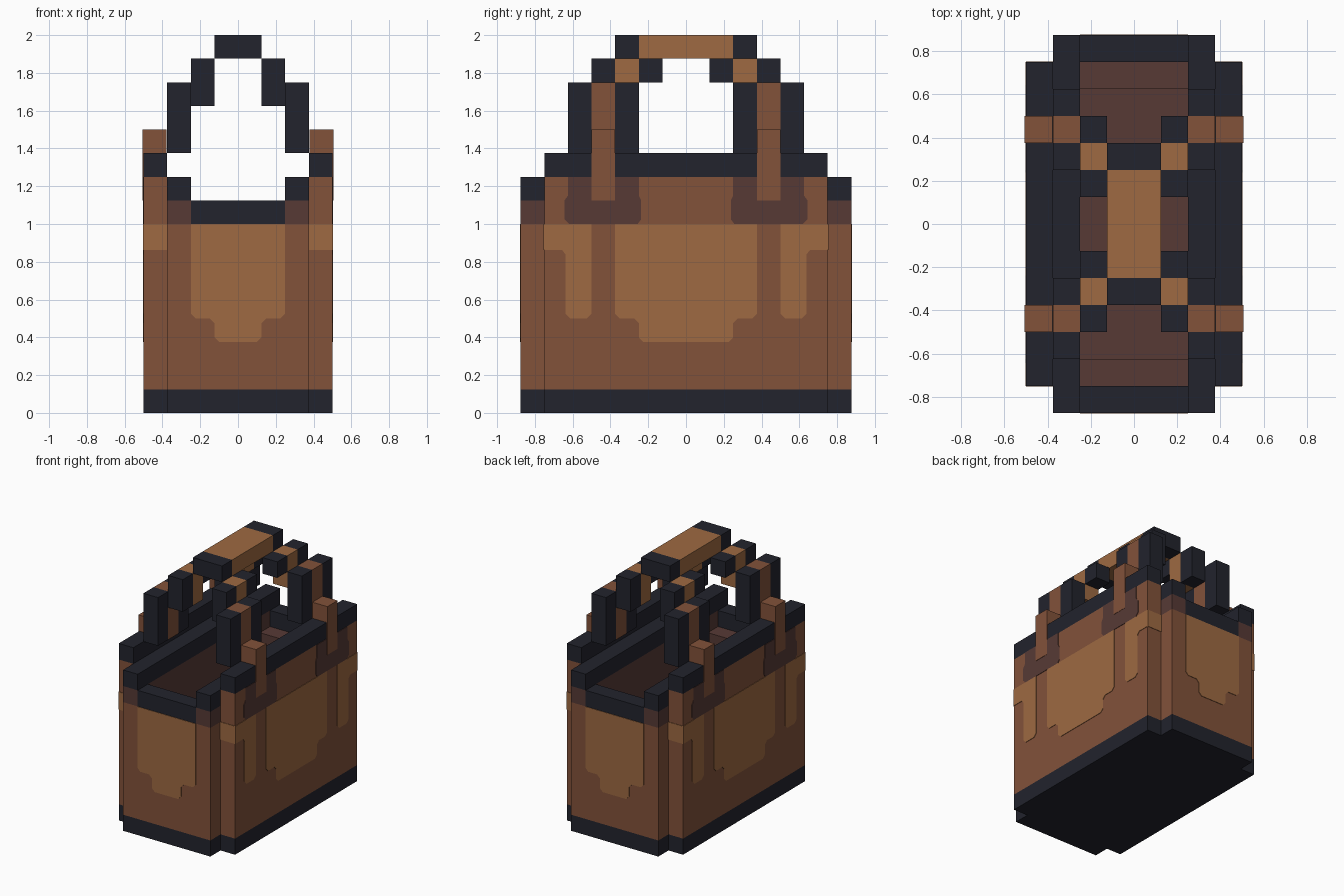
import bpy
import bmesh

U = 0.125  # one block

cube = bpy.data.objects.get("Cube")
if cube:
    bpy.data.objects.remove(cube, do_unlink=True)


def material(name, rgb):
    m = bpy.data.materials.new(name)
    m.use_nodes = True
    m.diffuse_color = (*rgb, 1)
    bsdf = next(n for n in m.node_tree.nodes if n.type == 'BSDF_PRINCIPLED')
    bsdf.inputs["Base Color"].default_value = (*rgb, 1)
    bsdf.inputs["Roughness"].default_value = 0.9
    return m


NAVY = material("dark navy trim", (0.016, 0.017, 0.026))
BROWN = material("brown leather", (0.223, 0.084, 0.042))
TAN = material("tan leather", (0.342, 0.144, 0.054))
SHADE = material("dark brown leather", (0.095, 0.042, 0.036))


def finish(name, bm, mat):
    bmesh.ops.recalc_face_normals(bm, faces=bm.faces)
    mesh = bpy.data.meshes.new(name)
    bm.to_mesh(mesh)
    bm.free()
    mesh.materials.append(mat)
    bpy.context.collection.objects.link(bpy.data.objects.new(name, mesh))


def signs(mirror, axis):
    return (1, -1) if axis in mirror else (1,)


def box(name, mat, x, y, z, mirror=""):
    """Block between the given block coordinates, repeated across mirror axes."""
    bm = bmesh.new()
    for sx in signs(mirror, "x"):
        for sy in signs(mirror, "y"):
            verts = bmesh.ops.create_cube(bm, size=1)["verts"]
            for v in verts:
                v.co.x = sx * U * (x[1] if v.co.x > 0 else x[0])
                v.co.y = sy * U * (y[1] if v.co.y > 0 else y[0])
                v.co.z = U * (z[1] if v.co.z > 0 else z[0])
    finish(name, bm, mat)


def patch(name, mat, outline, axis, depth, symmetric=False, thick=0.03):
    """Thin plate on both opposite walls; outline is (across, height)."""
    bm = bmesh.new()
    if symmetric:
        loops = [outline + [(-a, h) for a, h in reversed(outline)]]
    else:
        loops = [outline, [(-a, h) for a, h in outline]]
    for side in (1, -1):
        for loop in loops:
            d = side * depth
            place = lambda a, h: (d * U, a * U, h * U) if axis == "x" else (a * U, d * U, h * U)
            face = bm.faces.new([bm.verts.new(place(a, h)) for a, h in loop])
            ext = bmesh.ops.extrude_face_region(bm, geom=[face])["geom"]
            for v in ext:
                if isinstance(v, bmesh.types.BMVert):
                    if axis == "x":
                        v.co.x += side * thick * U
                    else:
                        v.co.y += side * thick * U
    finish(name, bm, mat)


# Base
box("base_middle", NAVY, (-3, 3), (-7, 7), (0, 1))
box("base_side", NAVY, (3, 4), (-6, 6), (0, 1), "x")

# Walls, lining and floor
box("side_wall", BROWN, (3, 4), (-6, 6), (1, 10), "x")
box("end_wall", BROWN, (-2, 2), (6, 7), (1, 8), "y")
box("corner_post", BROWN, (2, 3), (6, 7), (1, 8), "xy")
box("corner_band", SHADE, (2, 3), (6, 7), (8, 9), "xy")
box("side_lining", SHADE, (2, 3), (-6, 6), (1, 9), "x")
box("end_lining", SHADE, (-2, 2), (5, 6), (1, 8), "y")
box("inside_floor", SHADE, (-2, 2), (-5, 5), (0.9, 1.05))

# Rims
box("end_rim", NAVY, (-2, 2), (6, 7), (8, 9), "y")
box("inner_rim", NAVY, (2, 3), (-7, 7), (9, 10), "x")
box("outer_rim", NAVY, (3, 4), (-6, 6), (10, 11), "x")

# Straps climbing from the side walls
box("strap_lower", BROWN, (3.02, 4.05), (3, 4), (9, 12), "xy")
box("strap_upper", BROWN, (2, 3), (3, 4), (11, 14), "xy")
box("strap_inner_edge", NAVY, (2, 3), (2, 3), (11, 14), "xy")
box("strap_outer_edge", NAVY, (2, 3), (4, 5), (11, 14), "xy")

# Handle
box("handle_shoulder", TAN, (1, 2), (2, 3), (13, 15), "xy")
box("shoulder_outer_edge", NAVY, (1, 2), (3, 4), (13, 15), "xy")
box("shoulder_inner_edge", NAVY, (1, 2), (1, 2), (14, 15), "xy")
box("handle_bar", TAN, (-1, 1), (-2, 2), (15, 16))
box("handle_bar_end", NAVY, (-1, 1), (2, 3), (15, 16), "y")


# Worn leather patches
def stepped(w):
    return [(w, 8), (w, 4.2), (w - 0.2, 4), (w - 0.8, 4),
            (w - 1, 3.8), (w - 1, 3.2), (w - 1.2, 3)]


patch("side_center_patch", TAN, stepped(3), "x", 4, True)
patch("end_center_patch", TAN, stepped(2), "y", 7, True)
patch("side_edge_patch", TAN,
      [(4, 8), (6, 8), (6, 6.9), (5.25, 6.9), (5.1, 6.7), (5.1, 4.2),
       (4.9, 4), (4.2, 4), (4, 4.2)], "x", 4)
patch("corner_patch", TAN, [(3, 8), (4, 8), (4, 6.9), (3, 6.9)], "y", 6)
patch("strap_shadow", SHADE,
      [(2, 10), (5, 10), (5, 9.2), (5.15, 9), (5.15, 8.2), (4.95, 8),
       (2.05, 8), (1.9, 8.2), (1.9, 9), (2, 9.2)], "x", 4)
